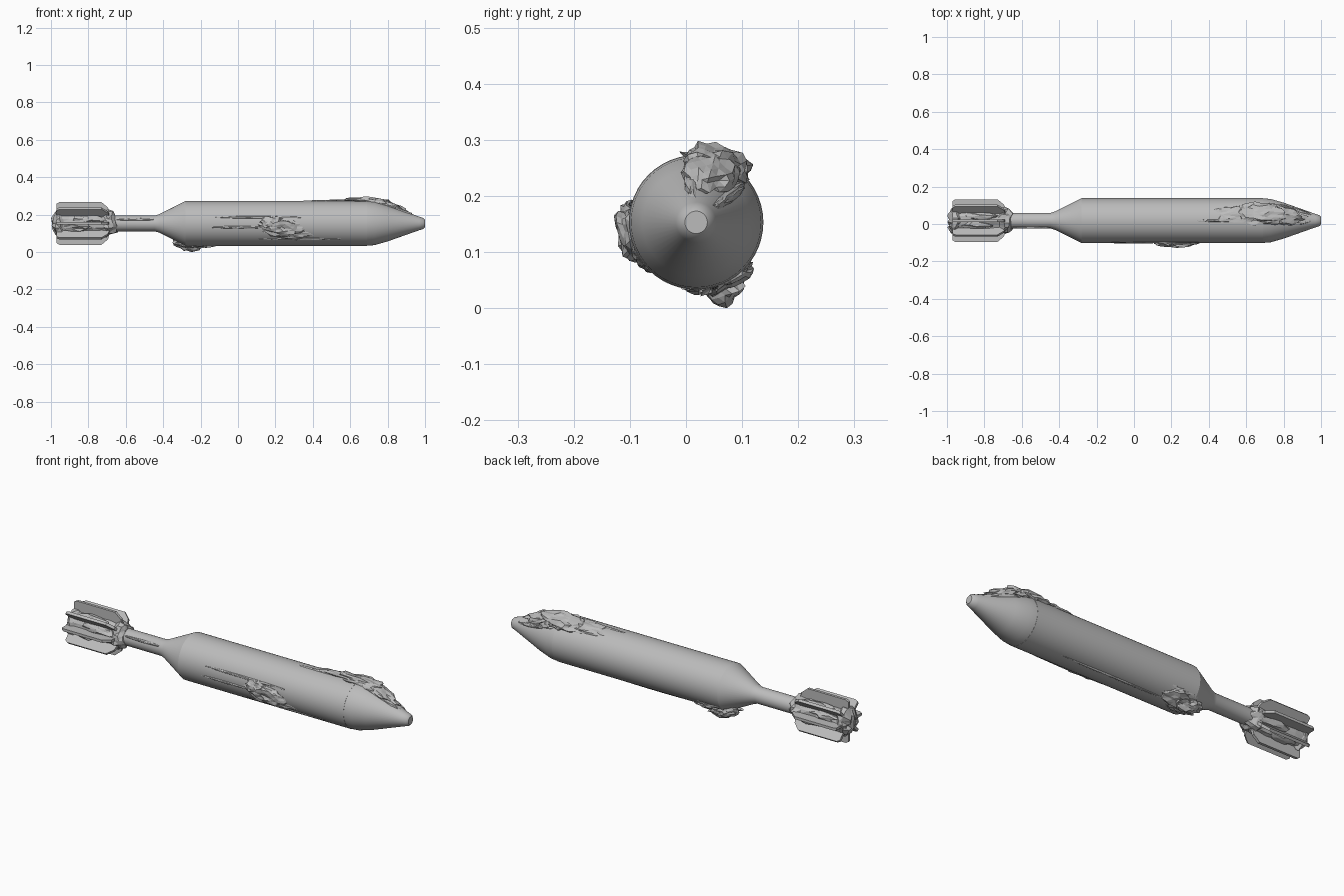
import bpy, bmesh, math, random
from mathutils import Vector, Matrix, noise

if "Cube" in bpy.data.objects:
    bpy.data.objects.remove(bpy.data.objects["Cube"])

random.seed(4)
AXIS = Vector((0, 0.018, 0.153))      # long axis of the shell
RADIUS = 0.12

metal = bpy.data.materials.new("plain_grey")
metal.use_nodes = True
GREY = (0.5, 0.5, 0.5, 1)
metal.diffuse_color = GREY
metal.node_tree.nodes["Principled BSDF"].inputs["Base Color"].default_value = GREY


def finish(bm, name, smooth=None):
    """Turn a bmesh into a named object, moved onto the long axis."""
    bmesh.ops.recalc_face_normals(bm, faces=bm.faces)
    mesh = bpy.data.meshes.new(name)
    bm.to_mesh(mesh)
    bm.free()
    mesh.materials.append(metal)
    obj = bpy.data.objects.new(name, mesh)
    obj.location = AXIS
    bpy.context.collection.objects.link(obj)
    if smooth:
        bpy.ops.object.select_all(action="DESELECT")
        obj.select_set(True)
        bpy.context.view_layer.objects.active = obj
        bpy.ops.object.shade_smooth_by_angle(angle=math.radians(smooth))
    return obj


def around(x, radius, angle):
    return Vector((x, radius * math.cos(angle), radius * math.sin(angle)))


def lathe(name, profile, sides=48, jitter=0, smooth=None):
    """Spin (x, radius) points round the long axis and cap both ends."""
    bm = bmesh.new()
    rings = []
    for x, r in profile:
        ring = []
        for i in range(sides):
            dx, dr = (random.uniform(-jitter, jitter) for _ in range(2))
            ring.append(bm.verts.new(around(x + dx, r + dr, math.tau * i / sides)))
        rings.append(ring)
    for a, b in zip(rings, rings[1:]):
        for i in range(sides):
            j = (i + 1) % sides
            bm.faces.new((a[i], a[j], b[j], b[i]))
    bm.faces.new(rings[0])
    bm.faces.new(rings[-1])
    if jitter:
        bmesh.ops.triangulate(bm, faces=bm.faces)
    return finish(bm, name, smooth)


def crumple(name, x, degrees, height, size, rough=0.25, tilt=0, detail=3):
    """Crumpled scrap: size is (along, across, outward), tilt follows the nose."""
    bm = bmesh.new()
    bmesh.ops.create_icosphere(bm, subdivisions=detail, radius=1)
    seed = Vector((random.uniform(0, 50), random.uniform(0, 50), 0))
    for v in bm.verts:
        coarse = noise.noise(v.co * 2.2 + seed)
        fine = noise.noise(v.co * 5 + seed)
        v.co *= 1 + rough * (1.3 * coarse + 0.8 * fine)
    turn = Matrix.Rotation(math.radians(degrees - 90), 4, "X")
    lean = Matrix.Rotation(math.radians(tilt), 4, "Y")
    place = turn @ Matrix.Translation((x, 0, height)) @ lean @ Matrix.Diagonal((*size, 1))
    bmesh.ops.transform(bm, matrix=place, verts=bm.verts)
    for v in bm.verts:
        v.co.z = max(v.co.z, -AXIS.z)
    return finish(bm, name)


# Main casing with the narrow tail tube
lathe("casing", [(-0.72, 0.042), (-0.445, 0.042), (-0.42, 0.05), (-0.28, RADIUS),
                 (0.69, RADIUS)], smooth=25)

# Blunt nose cone
lathe("nose_cone", [(0.69, RADIUS - 0.001), (0.73, 0.116), (0.8, 0.096), (0.97, 0.036),
                    (0.992, 0.029), (1.0, 0.02)], smooth=40)

# Tail hub and its torn collars
lathe("tail_hub", [(-0.98, 0.04), (-0.95, 0.062), (-0.9, 0.064), (-0.83, 0.06),
                   (-0.77, 0.064), (-0.72, 0.06), (-0.68, 0.048)], 16, 0.006)
lathe("front_collar", [(-0.73, 0.05), (-0.7, 0.07), (-0.675, 0.062), (-0.65, 0.044)], 18, 0.01)
lathe("rear_collar", [(-0.99, 0.035), (-0.975, 0.065), (-0.95, 0.07), (-0.92, 0.05)], 18, 0.01)

# Eight straight fins
FIN = [(-0.97, 0.03), (-0.97, 0.105), (-0.955, 0.114), (-0.73, 0.114), (-0.695, 0.085), (-0.68, 0.03)]
for k in range(8):
    bm = bmesh.new()
    face = bm.faces.new([bm.verts.new((x, -0.007, r)) for x, r in FIN])
    new = bmesh.ops.extrude_face_region(bm, geom=[face])["geom"]
    bmesh.ops.translate(bm, vec=(0, 0.014, 0), verts=[g for g in new if isinstance(g, bmesh.types.BMVert)])
    bmesh.ops.rotate(bm, matrix=Matrix.Rotation(k * math.tau / 8, 3, "X"), verts=bm.verts)
    finish(bm, f"tail_fin_{k + 1}")

# Crumpled scraps bunched between the fins
for k in range(8):
    crumple(f"fin_scrap_{k + 1}", random.uniform(-0.91, -0.76), 22.5 + 45 * k, 0.06,
            (0.08, 0.022, 0.017), 0.4, 0, 2)

# Torn covering over the nose shoulder
crumple("shoulder_scrap", 0.69, 70, 0.108, (0.13, 0.06, 0.036))
crumple("shoulder_scrap_side", 0.71, 55, 0.108, (0.07, 0.03, 0.03), 0.3)
crumple("shoulder_scrap_rear", 0.56, 72, 0.112, (0.13, 0.045, 0.018), 0.3)
crumple("nose_scrap", 0.8, 74, 0.09, (0.11, 0.045, 0.03), 0.25, 18)
crumple("nose_ridge_left", 0.85, 98, 0.072, (0.11, 0.012, 0.015), 0.15, 19)
crumple("nose_ridge_right", 0.85, 38, 0.072, (0.11, 0.012, 0.015), 0.15, 19)

# Torn covering on the front side
crumple("side_scrap", 0.23, 192, 0.114, (0.11, 0.046, 0.028), 0.3)
crumple("side_scrap_end", 0.17, 180, 0.116, (0.06, 0.036, 0.024), 0.3)
crumple("side_scrap_low", 0.3, 212, 0.112, (0.1, 0.03, 0.016), 0.3)

# Torn covering under the rear of the casing
crumple("belly_scrap", -0.27, 294, 0.113, (0.075, 0.04, 0.042), 0.25, -12)
crumple("belly_scrap_front", -0.2, 300, 0.112, (0.1, 0.05, 0.02), 0.3)
crumple("belly_scrap_side", -0.25, 272, 0.11, (0.08, 0.03, 0.018), 0.3)

# Long thin wrinkles along the casing
for k, (x, degrees, length) in enumerate([(0.12, 164, 0.26), (0.32, 224, 0.24), (0.0, 190, 0.16),
                                          (0.15, 286, 0.35), (0.45, 90, 0.12), (-0.55, 150, 0.11)]):
    crumple(f"wrinkle_{k + 1}", x, degrees, 0.117 if x > -0.5 else 0.04,
            (length, 0.007, 0.008), 0.1)
